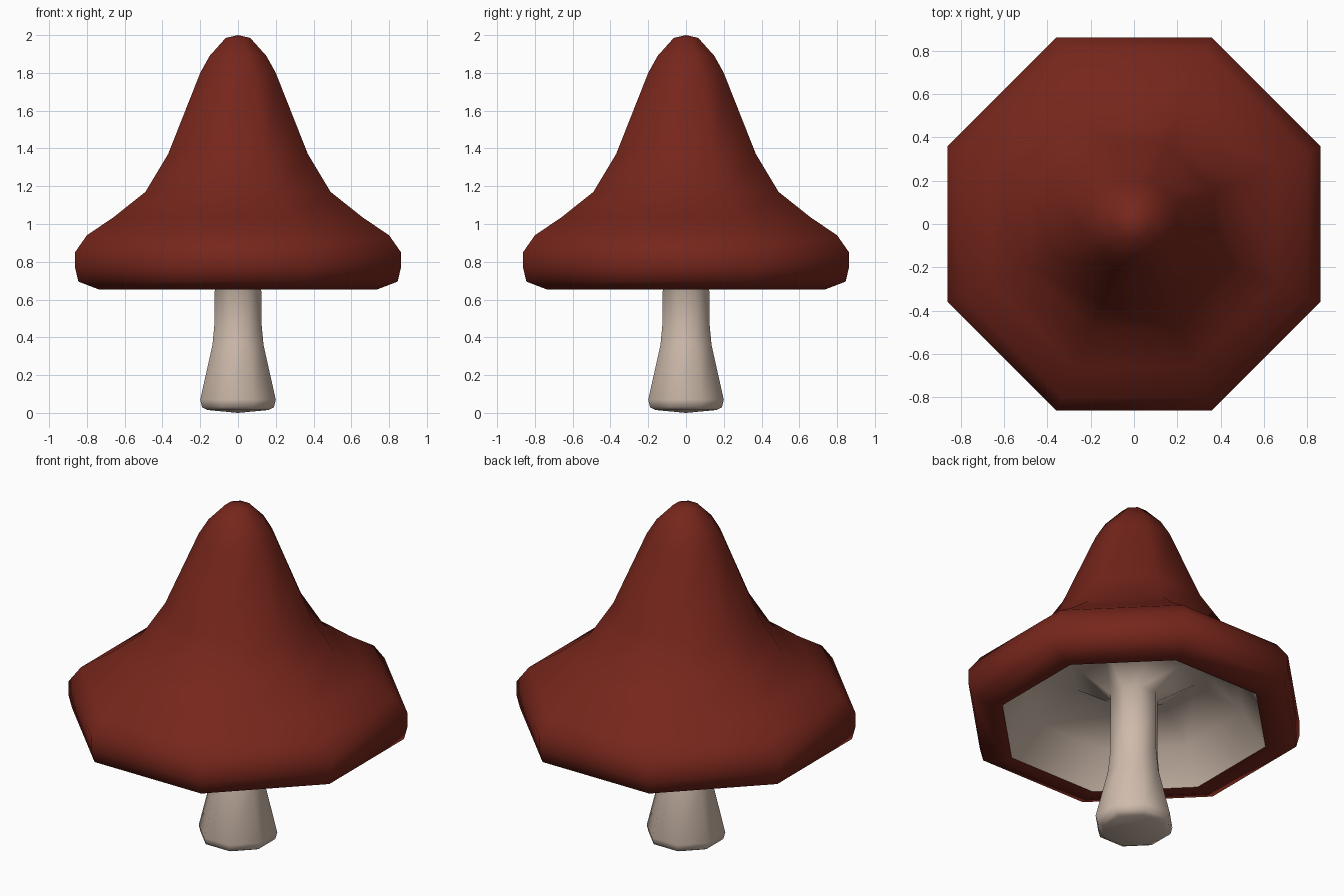
import bpy, bmesh, math

if "Cube" in bpy.data.objects:
    bpy.data.objects.remove(bpy.data.objects["Cube"])

SIDES = 8
K = 1 / math.cos(math.pi / SIDES)  # flat-side distance to corner radius


def material(name, rgb):
    m = bpy.data.materials.new(name)
    m.diffuse_color = (*rgb, 1)
    m.use_nodes = True
    m.node_tree.nodes["Principled BSDF"].inputs["Base Color"].default_value = m.diffuse_color
    return m


def lathe(name, profile, mat):
    """Turn (flat-side radius, height) points into an octagonal, smooth-shaded surface."""
    bm = bmesh.new()
    rings = []
    for r, z in profile:
        if r == 0:
            rings.append([bm.verts.new((0, 0, z))] * SIDES)
            continue
        rings.append([bm.verts.new((r * K * math.cos(a), r * K * math.sin(a), z))
                      for a in ((i + 0.5) * 2 * math.pi / SIDES for i in range(SIDES))])
    for lo, hi in zip(rings, rings[1:]):
        for i in range(SIDES):
            j = (i + 1) % SIDES
            corners = list(dict.fromkeys((lo[i], lo[j], hi[j], hi[i])))
            bm.faces.new(corners).smooth = True
    me = bpy.data.meshes.new(name)
    bm.to_mesh(me)
    bm.free()
    me.materials.append(mat)
    ob = bpy.data.objects.new(name, me)
    bpy.context.collection.objects.link(ob)
    return ob


red = material("cap red", (0.180, 0.019, 0.011))
cream = material("stem cream", (0.62, 0.495, 0.41))

# Bell-shaped cap with a rolled rim
lathe("cap", [(0.685, 0.665), (0.735, 0.653), (0.845, 0.695), (0.863, 0.77), (0.863, 0.85),
              (0.80, 0.94), (0.66, 1.035), (0.49, 1.17), (0.37, 1.37), (0.20, 1.80),
              (0.15, 1.89), (0.065, 1.985), (0, 2.0)], red)

# Stem with a swollen foot, flaring into the hollow underside of the cap
lathe("stem_and_underside", [(0, 0.0), (0.16, 0.015), (0.19, 0.03), (0.20, 0.07),
                             (0.135, 0.36), (0.124, 0.48), (0.122, 0.84), (0.32, 0.98),
                             (0.57, 0.86), (0.685, 0.665)], cream)
